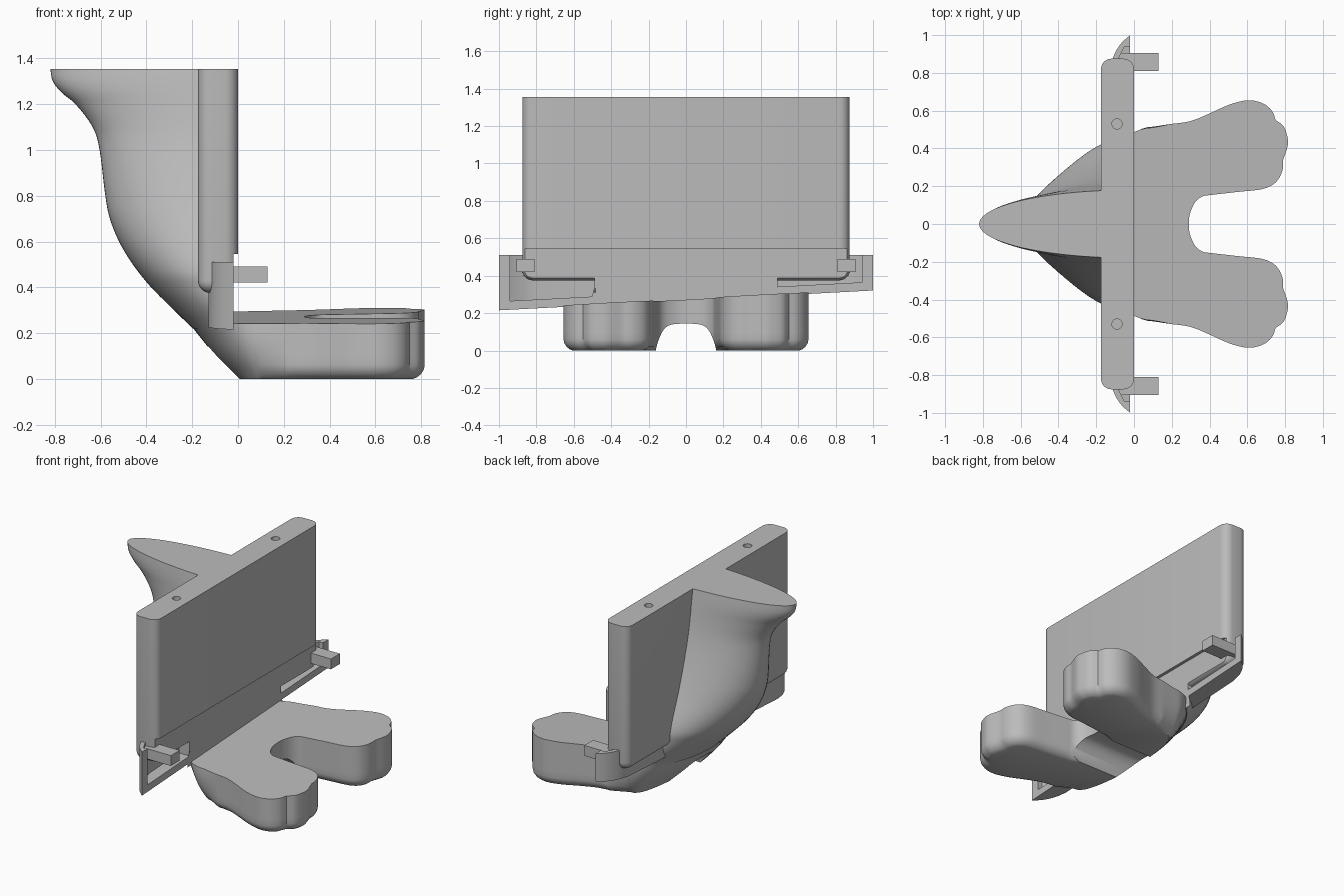
import bpy, bmesh, math
from mathutils import Vector

cube = bpy.data.objects.get("Cube")
if cube:
    bpy.data.objects.remove(cube, do_unlink=True)

grey = bpy.data.materials.new("plain grey")
grey.use_nodes = True
grey.diffuse_color = (0.5, 0.5, 0.5, 1)
grey.node_tree.nodes["Principled BSDF"].inputs["Base Color"].default_value = (0.5, 0.5, 0.5, 1)


def finish(name, bm):
    bmesh.ops.recalc_face_normals(bm, faces=bm.faces)
    mesh = bpy.data.meshes.new(name)
    bm.to_mesh(mesh)
    bm.free()
    mesh.materials.append(grey)
    ob = bpy.data.objects.new(name, mesh)
    bpy.context.collection.objects.link(ob)
    return ob


def loft(name, rings):
    """Skin a stack of matching closed rings and cap both ends."""
    bm = bmesh.new()
    rows = [[bm.verts.new(p) for p in ring] for ring in rings]
    n = len(rows[0])
    for a, b in zip(rows, rows[1:]):
        for i in range(n):
            j = (i + 1) % n
            bm.faces.new((a[i], a[j], b[j], b[i]))
    bm.faces.new(rows[0])
    bm.faces.new(rows[-1])
    return finish(name, bm)


def prism(name, plan, bottom, top):
    return loft(name, [[(x, y, bottom(x, y)) for x, y in plan],
                       [(x, y, top) for x, y in plan]])


def box(name, lo, hi):
    plan = [(lo[0], lo[1]), (hi[0], lo[1]), (hi[0], hi[1]), (lo[0], hi[1])]
    return prism(name, plan, lambda x, y: lo[2], hi[2])


def activate(ob):
    bpy.ops.object.select_all(action='DESELECT')
    ob.select_set(True)
    bpy.context.view_layer.objects.active = ob


def carve(ob, cutter):
    cutter.hide_render = True
    mod = ob.modifiers.new("cut", 'BOOLEAN')
    mod.operation = 'DIFFERENCE'
    mod.solver = 'EXACT'
    mod.object = cutter
    activate(ob)
    bpy.ops.object.modifier_apply(modifier=mod.name)
    bpy.data.objects.remove(cutter, do_unlink=True)


def smooth(ob, angle=30):
    activate(ob)
    bpy.ops.object.shade_smooth_by_angle(angle=math.radians(angle))


def curve(points, steps=4):
    """Smooth curve through the points."""
    p = [Vector(q) for q in points]
    p = [2 * p[0] - p[1]] + p + [2 * p[-1] - p[-2]]
    out = []
    for a, b, c, d in zip(p, p[1:], p[2:], p[3:]):
        for k in range(steps):
            t = k / steps
            out.append(0.5 * (2 * b + (c - a) * t + (2 * a - 5 * b + 4 * c - d) * t ** 2
                              + (3 * b - a - 3 * c + d) * t ** 3))
    return out + [p[-2]]


def sample(path, z):
    """Value of a (z, value) path at height z."""
    for a, b in zip(path, path[1:]):
        if z <= b[0]:
            return a[1] + (b[1] - a[1]) * max(0, z - a[0]) / (b[0] - a[0])
    return path[-1][1]


def slant(x, y):
    return 0.268 + 0.053 * y + 0.012 * x


# Side profile of the back, and half widths of the body
back = curve([(0, 0), (0.1, -0.1), (0.2, -0.18), (0.3, -0.28), (0.4, -0.38), (0.5, -0.46),
              (0.6, -0.52), (0.7, -0.56), (0.8, -0.58), (1, -0.605), (1.1, -0.635),
              (1.2, -0.71), (1.25, -0.77), (1.3, -0.81), (1.355, -0.82)], 6)
width = curve([(0, 0.45), (0.1, 0.5), (0.2, 0.515), (0.3, 0.5), (0.4, 0.47), (0.5, 0.44),
               (0.7, 0.35), (0.9, 0.28), (1.1, 0.225), (1.355, 0.18)], 6)


def rear_arc(z, steps):
    """Quarter ellipse from the spine to the +y flank."""
    cx = 0.1 - 0.12 * min(1, max(0, (z - 0.25) / 0.2))
    xb, w = sample(back, z), sample(width, z)
    angles = [i / steps * math.pi / 2 for i in range(steps + 1)]
    return [Vector((cx + (xb - cx) * math.cos(t), w * math.sin(t))) for t in angles]


# Curved support body behind the panel
rings = []
for i in range(51):
    z = 0.22 + (1.355 - 0.22) * i / 50
    half = rear_arc(z, 20)
    ring = half[::-1] + [Vector((p.x, -p.y)) for p in half[1:]]
    rings.append([(min(p.x, -0.02), p.y, z) for p in ring])
smooth(loft("support_body", rings))

# Pair of rounded feet with toe creases, joined at the heel
side = curve([(0.2, 0.53), (0.3, 0.545), (0.4, 0.585), (0.5, 0.63), (0.6, 0.655),
              (0.68, 0.64), (0.73, 0.6), (0.75, 0.55)])
toe = curve([(0.75, 0.55), (0.79, 0.52), (0.81, 0.47), (0.815, 0.42), (0.79, 0.34)])
inner = curve([(0.79, 0.34), (0.785, 0.28), (0.75, 0.22), (0.68, 0.185), (0.55, 0.17),
               (0.42, 0.155), (0.36, 0.145), (0.32, 0.11), (0.295, 0.05), (0.29, 0)])


def foot_ring(z, inset):
    half = rear_arc(z, 16) + side + toe[1:] + inner[1:]
    full = half + [Vector((p.x, -p.y)) for p in half[-2:0:-1]]
    out = []
    for i, p in enumerate(full):
        t = (full[(i + 1) % len(full)] - full[i - 1]).normalized()
        k = inset * min(1, max(0, (p.x - 0.05) / 0.15))
        out.append((p.x + t.y * k, p.y - t.x * k))
    return out


rings = [[(x, y, z) for x, y in foot_ring(z, k)]
         for z, k in ((0, 0.05), (0.007, 0.033), (0.02, 0.017), (0.04, 0.004),
                      (0.06, 0), (0.1, 0), (0.15, 0), (0.2, 0))]
rings.append([(x, y, slant(x, y)) for x, y in foot_ring(0.25, 0)])
feet = loft("feet", rings)

# Arch between the feet
arch = curve([(0.17, -0.05), (0.16, 0.01), (0.145, 0.06), (0.12, 0.11), (0.08, 0.138), (0, 0.145)])
arch = arch + [Vector((-p.x, p.y)) for p in arch[-2::-1]]
carve(feet, loft("arch_cutter", [[(x, p.x, p.y) for p in arch] for x in (-0.5, 0.4)]))
smooth(feet)

# Upright panel with rounded sides and lower edge
panel = box("panel", (-0.175, -0.875, 0.375), (0, 0.875, 1.355))
bm = bmesh.new()
bm.from_mesh(panel.data)
edges = [e for e in bm.edges if not all(v.co.z > 1 for v in e.verts)]
bmesh.ops.bevel(bm, geom=edges, offset=0.055, segments=6, profile=0.5, affect='EDGES')
bm.to_mesh(panel.data)
bm.free()
carve(panel, box("lip_cutter", (-0.02, -1.2, 0.2), (0.2, 1.2, 0.545)))
for s in (-1, 1):
    circle = [(-0.09 + 0.027 * math.cos(a * math.pi / 12),
               s * 0.53 + 0.027 * math.sin(a * math.pi / 12)) for a in range(24)]
    carve(panel, prism("hole_cutter", circle, lambda x, y: 1.25, 1.4))
smooth(panel)

# Lower bracket with a slanted underside and swept ends
tip = curve([(-0.13, 0.8), (-0.115, 0.87), (-0.09, 0.925), (-0.06, 0.965), (-0.02, 1)])
plan = tip + [Vector((p.x, -p.y)) for p in tip[::-1]]
bracket = prism("bracket", plan, lambda x, y: slant(0, y), 0.51)
for s in (-1, 1):
    pocket = [(0.05, 0.49), (-0.1, 0.49), (-0.1, 0.8), (-0.085, 0.87), (-0.05, 0.94), (0.05, 0.94)]
    carve(bracket, prism("pocket_cutter", [(x, s * y) for x, y in pocket],
                         lambda x, y: slant(0, y) + 0.047, 0.6))
smooth(bracket)

# Retaining pegs
for s, label in ((-1, "right"), (1, "left")):
    y0, y1 = sorted((s * 0.81, s * 0.905))
    box("peg_" + label, (-0.08, y0, 0.42), (0.13, y1, 0.49))
